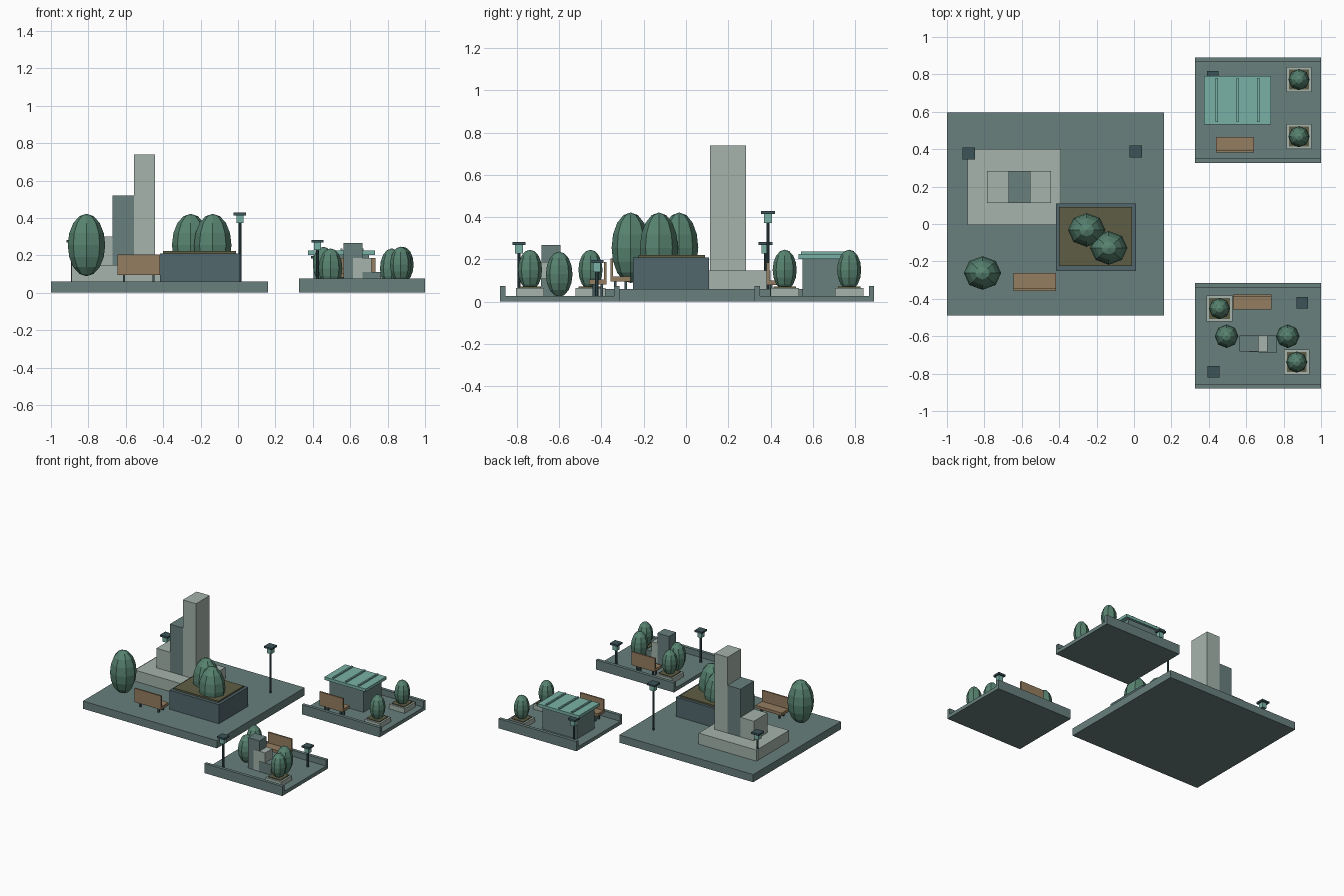
import bpy, bmesh
from mathutils import Matrix

if "Cube" in bpy.data.objects:
    bpy.data.objects.remove(bpy.data.objects["Cube"])


def material(name, rgb):
    m = bpy.data.materials.new(name)
    lin = [(c / 255) ** 2.2 for c in rgb]
    m.diffuse_color = (*lin, 1)
    m.use_nodes = True
    m.node_tree.nodes["Principled BSDF"].inputs["Base Color"].default_value = m.diffuse_color
    return m


PAVING = material("paving", (104, 127, 124))
PALE = material("pale_stone", (163, 178, 170))
SLATE = material("slate", (82, 103, 108))
SOIL = material("soil", (94, 94, 70))
WOOD = material("wood", (148, 124, 96))
TEAL = material("teal", (120, 176, 164))
LEAF = material("leaf", (88, 130, 112))
METAL = material("dark_metal", (62, 84, 88))


def make(name, bm, mat):
    me = bpy.data.meshes.new(name)
    bm.to_mesh(me)
    bm.free()
    me.materials.append(mat)
    ob = bpy.data.objects.new(name, me)
    bpy.context.collection.objects.link(ob)
    return ob


def boxes(name, mat, *bounds):
    """One object from boxes given as (x0, x1, y0, y1, z0, z1)."""
    bm = bmesh.new()
    for x0, x1, y0, y1, z0, z1 in bounds:
        mid = ((x0 + x1) / 2, (y0 + y1) / 2, (z0 + z1) / 2)
        size = (x1 - x0, y1 - y0, z1 - z0)
        bmesh.ops.create_cube(bm, size=1, matrix=Matrix.Translation(mid) @ Matrix.Diagonal((*size, 1)))
    return make(name, bm, mat)


def tree(name, x, y, z, rx, ry, rz):
    bm = bmesh.new()
    bmesh.ops.create_uvsphere(bm, u_segments=8, v_segments=8, radius=1,
                              matrix=Matrix.Translation((x, y, z)) @ Matrix.Diagonal((rx, ry, rz, 1)))
    make(name, bm, LEAF)


def lamp(name, x, y, base, top, cap=0.031):
    bm = bmesh.new()
    h = top - base
    bmesh.ops.create_cone(bm, cap_ends=True, segments=8, radius1=0.008, radius2=0.008, depth=h - 0.03,
                          matrix=Matrix.Translation((x, y, base + (h - 0.03) / 2)))
    make(name + "_pole", bm, METAL)
    w = cap * 0.58
    boxes(name + "_lantern", TEAL, (x - w, x + w, y - w, y + w, top - 0.055, top - 0.013))
    boxes(name + "_cap", METAL, (x - cap, x + cap, y - cap, y + cap, top - 0.014, top))


def bench(name, x0, x1, y0, y1, ground, seat, top, back_front):
    """back_front: backrest stands on the -y edge, otherwise on the +y edge."""
    t = 0.012
    boxes(name + "_seat", WOOD, (x0, x1, y0, y1, seat - 0.022, seat))
    b0 = y0 if back_front else y1 - t
    boxes(name + "_backrest", WOOD, (x0, x1, b0, b0 + t, seat, top))
    legs = []
    for lx in (x0 + 0.035, x1 - 0.035):
        for ly in (y0 + 0.022, y1 - 0.022):
            legs.append((lx - 0.006, lx + 0.006, ly - 0.006, ly + 0.006, ground, seat - 0.022))
    boxes(name + "_legs", METAL, *legs)


def planter(name, x, y, half):
    boxes(name + "_box", PALE, (x - half, x + half, y - half, y + half, 0.025, 0.065))
    s = half - 0.014
    boxes(name + "_soil", SOIL, (x - s, x + s, y - s, y + s, 0.06, 0.071))
    tree(name + "_tree", x, y, 0.15, 0.057, 0.057, 0.096)


# Main plaza with stepped monument
boxes("plaza_slab", PAVING, (-1, 0.16, -0.49, 0.597, 0, 0.06))
boxes("monument_plinth", PALE, (-0.89, -0.39, -0.005, 0.40, 0.06, 0.147))
boxes("monument_low_block", PALE, (-0.785, -0.67, 0.113, 0.283, 0.147, 0.30))
boxes("monument_middle_block", PAVING, (-0.67, -0.557, 0.113, 0.283, 0.147, 0.52))
boxes("monument_tall_block", PALE, (-0.557, -0.443, 0.113, 0.283, 0.147, 0.74))

# Large raised planter and plaza trees
boxes("large_planter", SLATE, (-0.418, 0.01, -0.25, 0.11, 0.06, 0.21))
boxes("large_planter_soil", SOIL, (-0.40, -0.012, -0.225, 0.09, 0.20, 0.222))
for i, (x, y) in enumerate([(-0.253, -0.032), (-0.135, -0.128), (-0.81, -0.262)]):
    tree(f"plaza_tree_{i}", x, y, 0.255, 0.1, 0.09, 0.167)

bench("plaza_bench", -0.645, -0.417, -0.357, -0.263, 0.06, 0.118, 0.204, True)
lamp("tall_lamp", 0.01, 0.388, 0.06, 0.428, 0.033)
lamp("plinth_lamp", -0.884, 0.377, 0.06, 0.282, 0.033)

# Two small lots, each with low walls on the front and back edges
for name, y0, y1 in (("rear_lot", 0.325, 0.89), ("front_lot", -0.88, -0.315)):
    boxes(name + "_slab", PAVING, (0.325, 1, y0, y1, 0, 0.028))
    boxes(name + "_walls", PAVING, (0.325, 1, y0, y0 + 0.025, 0, 0.075),
          (0.325, 1, y1 - 0.025, y1, 0, 0.075))

# Rear lot: kiosk with ribbed roof
boxes("kiosk_body", PAVING, (0.405, 0.70, 0.552, 0.772, 0.028, 0.205))
boxes("kiosk_roof", TEAL, (0.375, 0.732, 0.533, 0.79, 0.203, 0.226))
boxes("kiosk_roof_ribs", TEAL, *[(x - 0.006, x + 0.006, 0.545, 0.78, 0.226, 0.237)
                                 for x in (0.442, 0.553, 0.664)])
lamp("kiosk_lamp", 0.42, 0.787, 0.028, 0.197)
bench("rear_bench", 0.438, 0.642, 0.382, 0.465, 0.028, 0.1, 0.185, True)
planter("rear_planter_a", 0.882, 0.772, 0.067)
planter("rear_planter_b", 0.882, 0.467, 0.067)

# Front lot: three overlapping steps, planters and trees
boxes("sculpture_tall_block", PAVING, (0.565, 0.665, -0.683, -0.595, 0.028, 0.267))
boxes("sculpture_middle_block", PALE, (0.615, 0.715, -0.685, -0.596, 0.028, 0.187))
boxes("sculpture_low_block", PAVING, (0.665, 0.765, -0.687, -0.597, 0.028, 0.11))
for i, x in enumerate((0.495, 0.822)):
    tree(f"front_tree_{i}", x, -0.6, 0.13, 0.063, 0.063, 0.107)
planter("front_planter_a", 0.457, -0.452, 0.07)
planter("front_planter_b", 0.87, -0.738, 0.067)
bench("front_bench", 0.53, 0.735, -0.458, -0.376, 0.028, 0.104, 0.187, False)
lamp("front_lamp_tall", 0.425, -0.79, 0.028, 0.283)
lamp("front_lamp_short", 0.90, -0.422, 0.028, 0.196)
